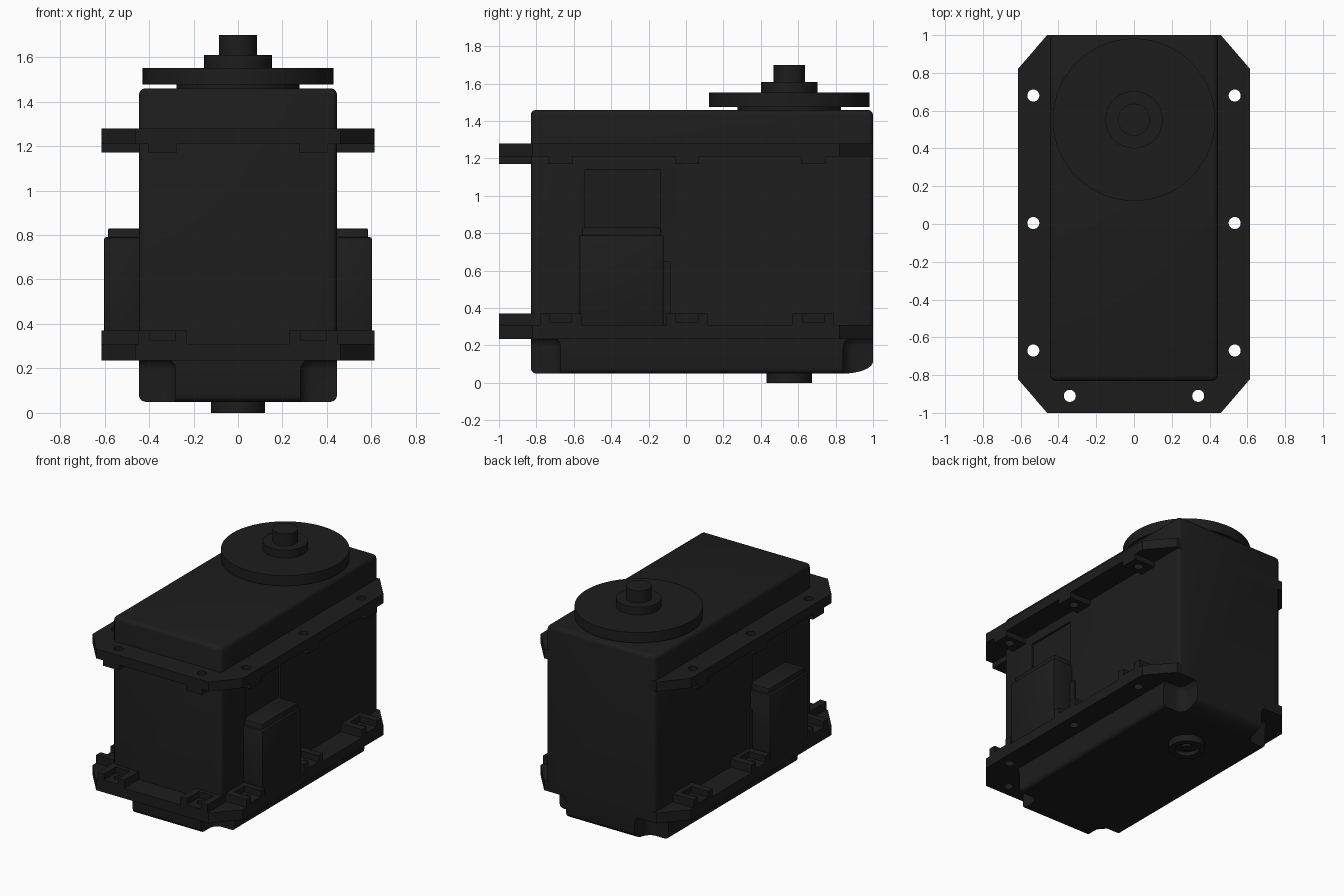
import bpy, bmesh, math
from mathutils import Vector

if "Cube" in bpy.data.objects:
    bpy.data.objects.remove(bpy.data.objects["Cube"])

mat = bpy.data.materials.new("black_plastic")
mat.diffuse_color = (0.012, 0.012, 0.012, 1)
mat.use_nodes = True
mat.node_tree.nodes["Principled BSDF"].inputs["Base Color"].default_value = mat.diffuse_color


def finish(name, bm):
    bmesh.ops.recalc_face_normals(bm, faces=bm.faces)
    me = bpy.data.meshes.new(name)
    bm.to_mesh(me)
    bm.free()
    ob = bpy.data.objects.new(name, me)
    bpy.context.collection.objects.link(ob)
    me.materials.append(mat)
    return ob


def prism(name, pts, vec):
    """Extrude a closed 3D outline along vec."""
    bm = bmesh.new()
    f = bm.faces.new([bm.verts.new(p) for p in pts])
    ext = bmesh.ops.extrude_face_region(bm, geom=[f])["geom"]
    bmesh.ops.translate(bm, vec=Vector(vec),
                        verts=[v for v in ext if isinstance(v, bmesh.types.BMVert)])
    return finish(name, bm)


def box(name, x0, x1, y0, y1, z0, z1):
    x0, x1 = sorted((x0, x1))
    return prism(name, [(x0, y0, z0), (x1, y0, z0), (x1, y1, z0), (x0, y1, z0)], (0, 0, z1 - z0))


def cyl(name, x, y, r, z0, z1, n=48):
    pts = [(x + r * math.cos(2 * math.pi * i / n), y + r * math.sin(2 * math.pi * i / n), z0)
           for i in range(n)]
    return prism(name, pts, (0, 0, z1 - z0))


def activate(ob):
    bpy.ops.object.select_all(action='DESELECT')
    ob.select_set(True)
    bpy.context.view_layer.objects.active = ob


def bevel(ob, width, segs=3, angle=40):
    m = ob.modifiers.new("bevel", 'BEVEL')
    m.width, m.segments = width, segs
    m.limit_method, m.angle_limit = 'ANGLE', math.radians(angle)
    activate(ob)
    bpy.ops.object.modifier_apply(modifier=m.name)


def boolean(ob, others, op='DIFFERENCE'):
    for o in others:
        m = ob.modifiers.new("bool", 'BOOLEAN')
        m.operation, m.object, m.solver = op, o, 'EXACT'
        activate(ob)
        bpy.ops.object.modifier_apply(modifier=m.name)
        bpy.data.objects.remove(o)


def smooth(ob):
    activate(ob)
    bpy.ops.object.shade_smooth_by_angle(angle=math.radians(35))


# Main case: side profile with rounded lower back edge
prof = [(-0.83, 1.46), (-0.83, 0.05)]
for i in range(9):
    a = math.pi / 2 * i / 8
    prof.append((0.84 + 0.16 * math.sin(a), 0.115 - 0.065 * math.cos(a)))
prof.append((1.0, 1.46))
case = prism("case", [(-0.445, y, z) for y, z in prof], (0.89, 0, 0))
bevel(case, 0.028)

# Screw notches in the lower corners and shallow side panels
cuts = []
for sx in (-1, 1):
    for y0, y1 in ((-1.2, -0.67), (0.84, 1.3)):
        c = box("cut", sx * 0.28, sx * 0.7, y0, y1, -0.1, 0.25)
        bevel(c, 0.06, 5)
        top = box("cut", sx * 0.28, sx * 0.7, y0, y1, 0.15, 0.25)
        bevel(top, 0.012, 1)
        bpy.data.objects.remove(top)
        cuts.append(c)
    cuts.append(box("cut", sx * 0.43, sx * 0.6, -0.54, -0.14, 0.83, 1.14))
boolean(case, cuts)
smooth(case)

# Mounting flanges with chamfered corners
outline = [(0.46, -1), (0.615, -0.82), (0.615, 0.82), (0.46, 1)]
outline += [(-x, y) for x, y in reversed(outline)]
holes = [(s * x, y) for s in (-1, 1)
         for x, y in ((0.533, 0.68), (0.533, 0.005), (0.533, -0.67), (0.34, -0.91))]


def pad(x, y, half, z0, z1):
    if y < -0.8:
        return box("pad", x - half, x + half, -1, -0.81, z0, z1)
    return box("pad", math.copysign(0.43, x), math.copysign(0.615, x), y - half, y + half, z0, z1)


def slot(x, y, half, z0, z1):
    if y < -0.8:
        return box("slot", x - half, x + half, -1.1, -0.86, z0, z1)
    return box("slot", math.copysign(0.48, x), math.copysign(0.7, x), y - half, y + half, z0, z1)


upper = prism("upper_flange", [(x, y, 1.21) for x, y in outline], (0, 0, 0.07))
boolean(upper, [pad(x, y, 0.065, 1.17, 1.23) for x, y in holes], 'UNION')
lower = prism("lower_flange", [(x, y, 0.235) for x, y in outline], (0, 0, 0.075))
boolean(lower, [pad(x, y, 0.11, 0.28, 0.37) for x, y in holes], 'UNION')
boolean(lower, [slot(x, y, 0.058, 0.325, 0.5) for x, y in holes])
for fl in (upper, lower):
    boolean(fl, [cyl("hole", x, y, 0.032, 0.1, 1.5, 24) for x, y in holes])
    smooth(fl)

# Connector housings on both sides, each with cover plate and rib
for s, side in ((-1, "left"), (1, "right")):
    h = box("connector_housing_" + side, s * 0.43, s * 0.585, -0.555, -0.135, 0.25, 0.83)
    p = box("connector_cover_" + side, s * 0.43, s * 0.602, -0.57, -0.12, 0.25, 0.79)
    for o in (h, p):
        bevel(o, 0.008, 2)
        smooth(o)
    box("housing_rib_" + side, s * 0.43, s * 0.46, -0.12, -0.08, 0.3, 0.65)

# Output horn stack
AX = 0.552
for name, r, z0, z1, n in (("horn_seat", 0.277, 1.44, 1.476, 64), ("horn_disc", 0.43, 1.476, 1.552, 96),
                           ("horn_hub", 0.152, 1.54, 1.61, 48), ("horn_screw", 0.085, 1.6, 1.70, 40)):
    smooth(cyl(name, 0, AX, r, z0, z1, n))

# Rear pivot boss underneath with recessed pin
boss = cyl("pivot_boss", 0, AX, 0.122, 0.0, 0.08)
boolean(boss, [cyl("cut", 0, AX, 0.08, -0.1, 0.03)])
smooth(boss)
smooth(cyl("pivot_pin", 0, AX, 0.032, 0.012, 0.05, 24))
